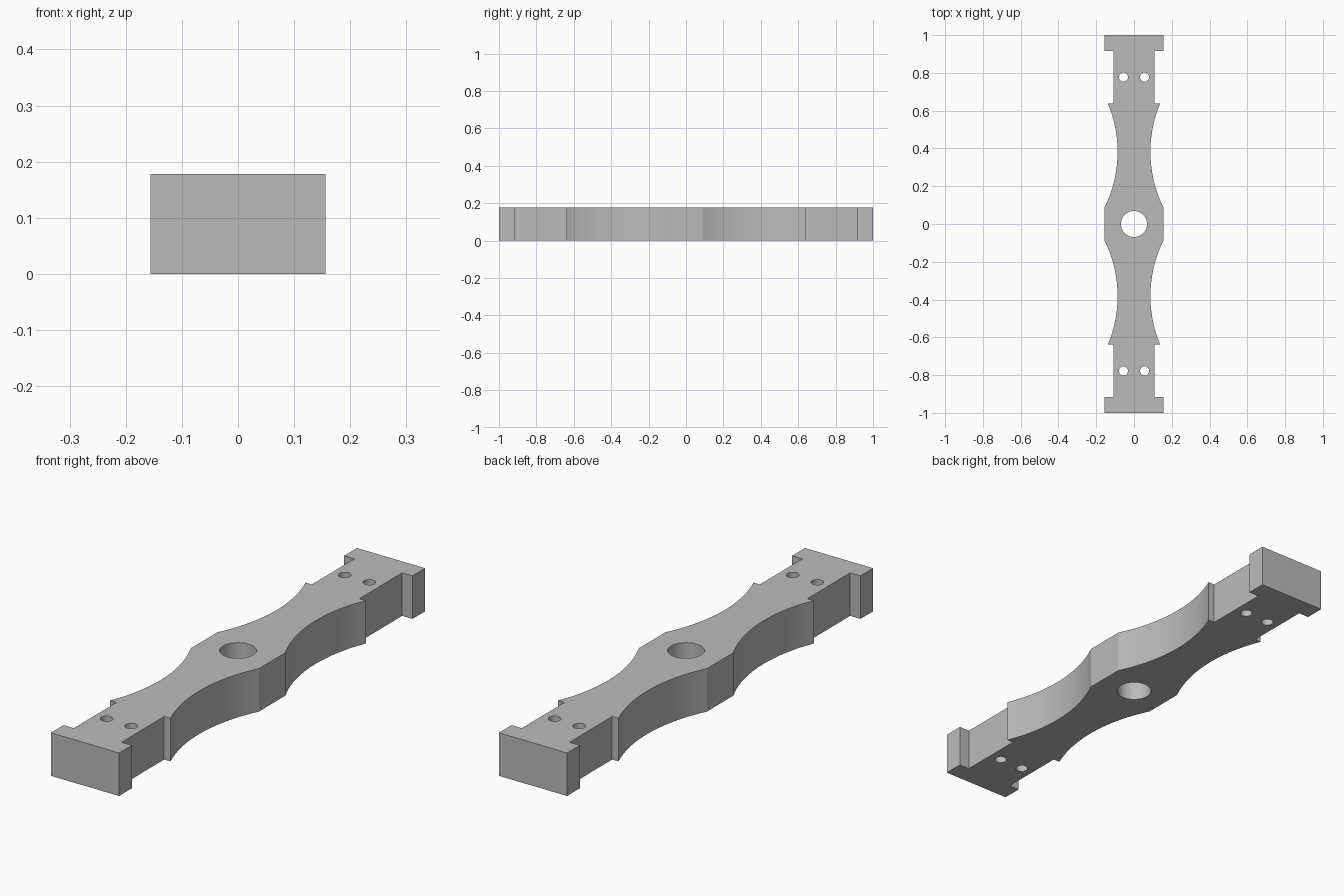
import bpy, bmesh
from math import sin, cos, asin, sqrt, pi

if "Cube" in bpy.data.objects:
    bpy.data.objects.remove(bpy.data.objects["Cube"], do_unlink=True)

HEIGHT = 0.178
HALF_W = 0.156     # end blocks and hub
NECK_W = 0.109     # straight necks beside the end blocks

grey = bpy.data.materials.new("plain grey")
grey.use_nodes = True
colour = (0.5, 0.5, 0.5, 1)
grey.diffuse_color = colour
grey.node_tree.nodes["Principled BSDF"].inputs["Base Color"].default_value = colour


def prism(name, outline, z0, z1):
    """Extrude a closed outline straight up."""
    bm = bmesh.new()
    base = bm.faces.new([bm.verts.new((x, y, z0)) for x, y in outline])
    top = bmesh.ops.extrude_face_region(bm, geom=[base])["geom"]
    bmesh.ops.translate(bm, vec=(0, 0, z1 - z0),
                        verts=[v for v in top if isinstance(v, bmesh.types.BMVert)])
    bmesh.ops.recalc_face_normals(bm, faces=bm.faces)
    mesh = bpy.data.meshes.new(name)
    bm.to_mesh(mesh)
    bm.free()
    mesh.materials.append(grey)
    obj = bpy.data.objects.new(name, mesh)
    bpy.context.collection.objects.link(obj)
    return obj


def waist(y0, y1, centre_y, waist_x, radius, steps=32):
    """Concave arc from y0 to y1, narrowest at centre_y."""
    a0, a1 = (asin((y - centre_y) / radius) for y in (y0, y1))
    angles = [a0 + (a1 - a0) * i / steps for i in range(steps + 1)]
    return [(waist_x + radius * (1 - cos(a)), centre_y + radius * sin(a)) for a in angles]


# One quarter of the outline, mirrored to the other three
quarter = waist(0.087, 0.638, 0.382, 0.087, 0.665)
quarter += [(NECK_W, 0.638), (NECK_W, 0.917), (HALF_W, 0.917), (HALF_W, 1.0)]
quarter[0] = (HALF_W, 0.087)
right_half = [(x, -y) for x, y in reversed(quarter)] + quarter
outline = right_half + [(-x, y) for x, y in reversed(right_half)]
arm = prism("double_arm", outline, 0, HEIGHT)

# Shaft hole and the four bolt holes
holes = [(0, 0, 0.069, 64)]
holes += [(sx * 0.056, sy * 0.778, 0.024, 32) for sx in (-1, 1) for sy in (-1, 1)]
bpy.context.view_layer.objects.active = arm
for x, y, r, n in holes:
    circle = [(x + r * cos(2 * pi * i / n), y + r * sin(2 * pi * i / n)) for i in range(n)]
    cutter = prism("hole_cutter", circle, -0.1, HEIGHT + 0.1)
    cutter.hide_render = True
    mod = arm.modifiers.new("hole", "BOOLEAN")
    mod.operation = "DIFFERENCE"
    mod.solver = "EXACT"
    mod.object = cutter
    bpy.ops.object.modifier_apply(modifier=mod.name)
    bpy.data.objects.remove(cutter, do_unlink=True)

# Smooth walls, crisp corners
bpy.ops.object.select_all(action="DESELECT")
arm.select_set(True)
bpy.ops.object.shade_smooth_by_angle(angle=0.4)
